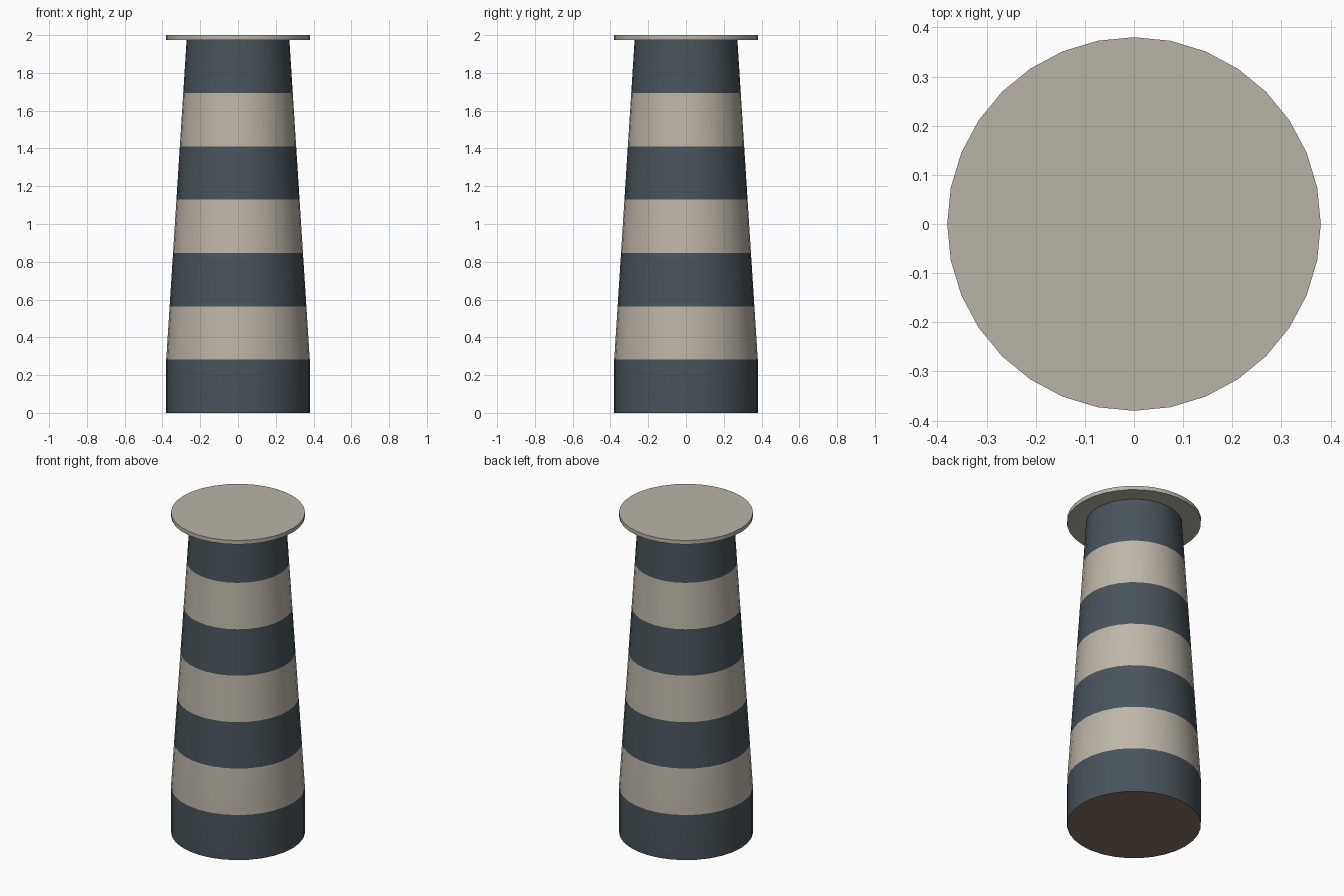
import bpy
import bmesh
import math

cube = bpy.data.objects.get("Cube")
if cube:
    bpy.data.objects.remove(cube, do_unlink=True)

SIDES = 32
BASE_R, NECK_R = 0.38, 0.272
CAP_Z, TOP_Z = 1.975, 2.0
BANDS = 7


def material(name, rgb):
    mat = bpy.data.materials.new(name)
    mat.use_nodes = True
    colour = (*rgb, 1.0)
    mat.diffuse_color = colour
    mat.node_tree.nodes["Principled BSDF"].inputs["Base Color"].default_value = colour
    return mat


slate = material("slate blue", (0.065, 0.088, 0.104))
cream = material("warm cream", (0.51, 0.465, 0.39))
stone = material("pale stone", (0.485, 0.455, 0.38))
earth = material("earth brown", (0.24, 0.175, 0.13))


def lathe(name, profile, mats, pick):
    """Stack rings of (radius, height), close both ends, colour by pick(face)."""
    bm = bmesh.new()
    rings = []
    for r, z in profile:
        angles = [math.tau * i / SIDES for i in range(SIDES)]
        rings.append([bm.verts.new((r * math.cos(a), r * math.sin(a), z)) for a in angles])
    for low, high in zip(rings, rings[1:]):
        for i in range(SIDES):
            j = (i + 1) % SIDES
            bm.faces.new((low[i], low[j], high[j], high[i]))
    bm.faces.new(rings[0][::-1])
    bm.faces.new(rings[-1])
    bm.normal_update()
    for face in bm.faces:
        face.material_index = pick(face)
    mesh = bpy.data.meshes.new(name)
    bm.to_mesh(mesh)
    bm.free()
    for mat in mats:
        mesh.materials.append(mat)
    obj = bpy.data.objects.new(name, mesh)
    bpy.context.collection.objects.link(obj)
    bpy.ops.object.select_all(action="DESELECT")
    obj.select_set(True)
    bpy.context.view_layer.objects.active = obj
    bpy.ops.object.shade_smooth_by_angle(angle=math.radians(30))
    return obj


# Striped tower: straight plinth band, then an even taper to the neck
step = CAP_Z / BANDS
profile = [(BASE_R, 0.0)]
for k in range(1, BANDS + 1):
    t = (k - 1) / (BANDS - 1)
    profile.append((BASE_R + (NECK_R - BASE_R) * t, k * step))


def stripe(face):
    if face.normal.z < -0.9:
        return 2
    if face.normal.z > 0.9:
        return 0
    return int(face.calc_center_median().z / step) % 2


lathe("striped_tower", profile, [slate, cream, earth], stripe)

# Thin overhanging gallery deck
lathe("gallery_deck", [(BASE_R, CAP_Z), (BASE_R, TOP_Z)], [stone], lambda face: 0)
